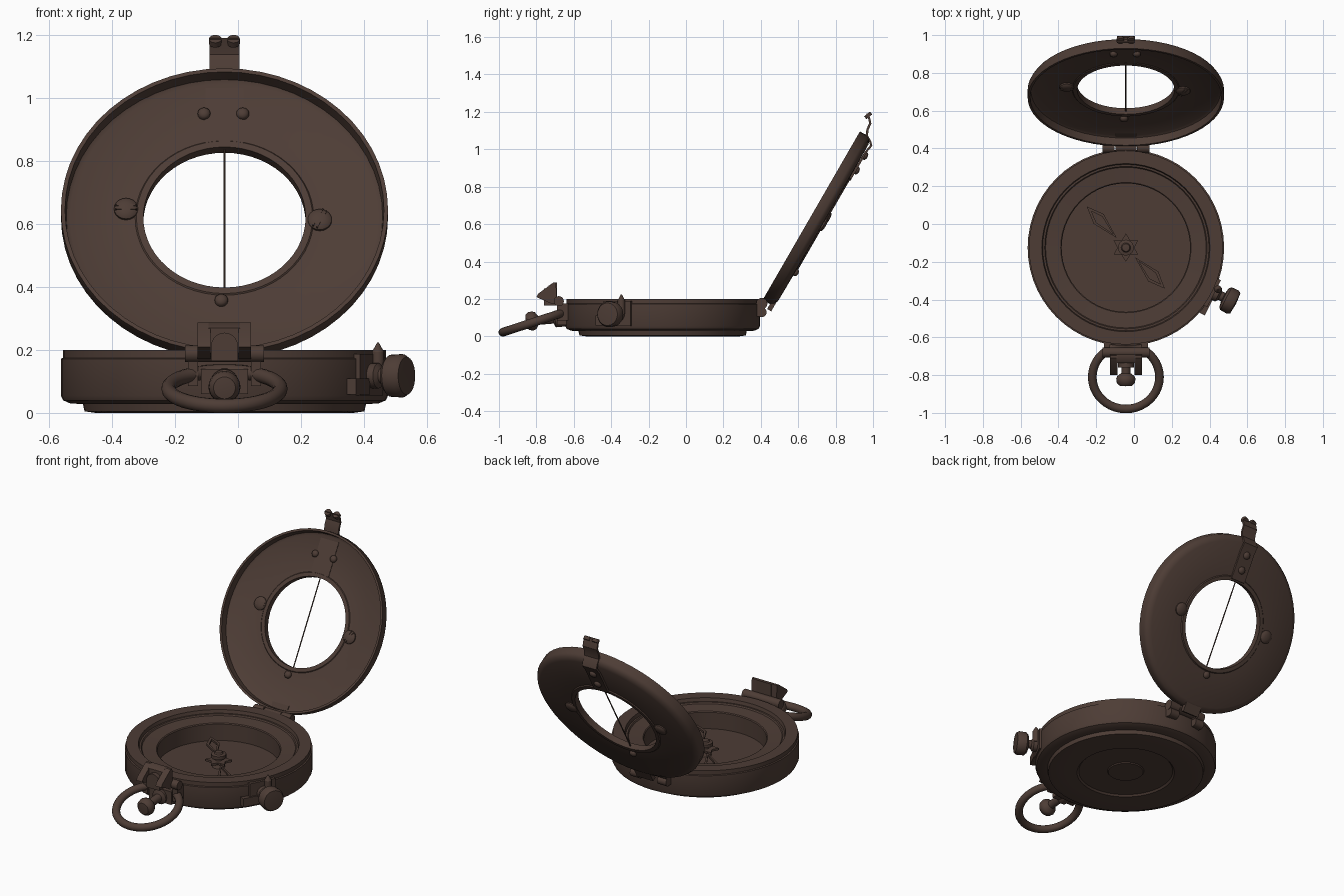
import bpy, bmesh, math
from mathutils import Matrix, Vector

if "Cube" in bpy.data.objects:
    bpy.data.objects.remove(bpy.data.objects["Cube"])

brown = bpy.data.materials.new("dark_brown_metal")
brown.use_nodes = True
COLOUR = (0.075, 0.046, 0.036, 1)
brown.diffuse_color = COLOUR
brown.node_tree.nodes["Principled BSDF"].inputs["Base Color"].default_value = COLOUR

CX, CY = -0.043, -0.125
BODY = Matrix.Translation((CX, CY, 0))
LID = Matrix.Translation((CX, 0.67, 0.645)) @ Matrix.Rotation(math.radians(60), 4, 'X')
FRONT = Matrix.Translation((CX, 0, 0))
KNOB = BODY @ Matrix.Rotation(math.radians(-27), 4, 'Z') @ Matrix.Translation((0, 0, 0.118))


def finish(name, bm, frame, angle=35):
    bmesh.ops.remove_doubles(bm, verts=bm.verts, dist=1e-5)
    bmesh.ops.recalc_face_normals(bm, faces=bm.faces)
    mesh = bpy.data.meshes.new(name)
    bm.to_mesh(mesh)
    bm.free()
    mesh.materials.append(brown)
    ob = bpy.data.objects.new(name, mesh)
    bpy.context.collection.objects.link(ob)
    ob.matrix_world = frame
    bpy.ops.object.select_all(action='DESELECT')
    ob.select_set(True)
    bpy.context.view_layer.objects.active = ob
    bpy.ops.object.shade_smooth_by_angle(angle=math.radians(angle))
    return ob


def lathe(name, profile, frame, closed=False, steps=56):
    """Spin an (radius, height) profile around local z."""
    bm = bmesh.new()
    vs = [bm.verts.new((r, 0, z)) for r, z in profile]
    pairs = list(zip(vs, vs[1:])) + ([(vs[-1], vs[0])] if closed else [])
    edges = [bm.edges.new(p) for p in pairs]
    bmesh.ops.spin(bm, geom=vs + edges, cent=(0, 0, 0), axis=(0, 0, 1),
                   angle=math.tau, steps=steps)
    return finish(name, bm, frame)


def extrude(name, points, lo, hi, frame, plane='yz'):
    """Extrude a polygon along x (plane yz) or along z (plane xy)."""
    bm = bmesh.new()
    put = (lambda a, b, c: (c, a, b)) if plane == 'yz' else (lambda a, b, c: (a, b, c))
    face = bm.faces.new([bm.verts.new(put(a, b, lo)) for a, b in points])
    out = bmesh.ops.extrude_face_region(bm, geom=[face])["geom"]
    bmesh.ops.translate(bm, verts=[g for g in out if isinstance(g, bmesh.types.BMVert)],
                        vec=put(0, 0, hi - lo))
    return finish(name, bm, frame)


def rod(name, a, b, r, frame, r2=None, steps=20):
    a, b = Vector(a), Vector(b)
    turn = (b - a).to_track_quat('Z', 'Y').to_matrix().to_4x4()
    length = (b - a).length
    end = r if r2 is None else r2
    return lathe(name, [(0, 0), (r, 0), (end, length), (0, length)],
                 frame @ Matrix.Translation(a) @ turn, steps=steps)


def box(name, lo, hi, frame):
    return extrude(name, [(lo[1], lo[2]), (hi[1], lo[2]), (hi[1], hi[2]), (lo[1], hi[2])],
                   lo[0], hi[0], frame)


# Body: case, dial ring, bowl and foot
lathe("case", [(0, 0.008), (0.10, 0.008), (0.105, 0.014), (0.27, 0.014), (0.28, 0.004),
               (0.41, 0), (0.445, 0.005), (0.45, 0.028), (0.49, 0.03), (0.513, 0.04),
               (0.52, 0.055), (0.52, 0.172), (0.513, 0.175), (0.513, 0.2), (0.445, 0.2),
               (0.44, 0.18), (0.43, 0.18), (0.425, 0.172), (0.345, 0.165), (0.34, 0.16),
               (0.34, 0.06), (0, 0.06)], BODY)

# Needle: two open diamond arms on a star hub
needle_frame = BODY @ Matrix.Rotation(math.radians(133.5), 4, 'Z')
for side, turn in (("north", 0), ("south", math.pi)):
    f = needle_frame @ Matrix.Rotation(turn, 4, 'Z')
    bm = bmesh.new()
    outer = [(0.07, 0), (0.21, 0.037), (0.3, 0), (0.21, -0.037)]
    inner = [(0.1, 0), (0.205, 0.022), (0.265, 0), (0.205, -0.022)]
    rings = [[bm.verts.new((x, y, z)) for x, y in ring]
             for ring, z in ((outer, 0.092), (outer, 0.105), (inner, 0.105), (inner, 0.092))]
    for k in range(4):
        for i in range(4):
            j, m = (i + 1) % 4, (k + 1) % 4
            bm.faces.new((rings[k][i], rings[k][j], rings[m][j], rings[m][i]))
    finish(side + "_needle_arm", bm, f)
star = [((0.075 if i % 2 else 0.045) * math.cos(i * math.pi / 6),
         (0.075 if i % 2 else 0.045) * math.sin(i * math.pi / 6)) for i in range(12)]
extrude("hub_star", star, 0.09, 0.103, BODY, 'xy')
lathe("hub", [(0, 0.06), (0.035, 0.06), (0.022, 0.09), (0.022, 0.115), (0.042, 0.118),
              (0.042, 0.138), (0.025, 0.142), (0.02, 0.15), (0, 0.152)], BODY, steps=20)

# Lid: shallow dish with a window
lathe("lid", [(0.52, 0), (0.52, -0.045), (0.51, -0.062), (0.485, -0.074), (0.285, -0.077),
              (0.28, -0.083), (0.258, -0.083), (0.258, -0.046), (0.28, -0.046),
              (0.284, -0.05), (0.49, -0.05), (0.503, -0.042), (0.507, 0)], LID, True)
rod("sighting_wire", (0, -0.262, -0.065), (0, 0.262, -0.065), 0.0035, LID, steps=8)


def dome(name, x, y, z, r, up):
    profile = [(0, -0.004), (r, -0.004), (r, 0.006), (r * 0.8, 0.013), (r * 0.4, 0.017), (0, 0.018)]
    f = LID @ Matrix.Translation((x, y, z))
    if not up:
        f = f @ Matrix.Rotation(math.pi, 4, 'X')
    return lathe(name, profile, f, steps=20), f


for name, x, y, r in (("left_screw", 0.303, -0.01, 0.038), ("right_screw", -0.313, 0.03, 0.038),
                      ("lower_rivet", -0.01, -0.305, 0.021),
                      ("right_rivet", -0.065, 0.38, 0.02), ("left_rivet", 0.058, 0.38, 0.02)):
    _, f = dome(name, x, y, -0.048, r, True)
    if "screw" in name:
        tilt = f @ Matrix.Rotation(1.1 if x > 0 else 0, 4, 'Z')
        for s in (-1, 1):
            box(name + "_slot_edge", (-r * 0.9, s * 0.007 - 0.002, 0), (r * 0.9, s * 0.007 + 0.002, 0.017), tilt)
    if "screw" in name or "lower" in name:
        dome(name + "_back", x, y, -0.077, r, False)
box("inner_strap_plate", (-0.06, 0.27, -0.052), (0.06, 0.475, -0.047), LID)

# Sighting clip: bent strap on the back of the lid
path = [(0.265, -0.082), (0.44, -0.082), (0.485, -0.09), (0.505, -0.07), (0.52, -0.042),
        (0.55, -0.03), (0.585, -0.026), (0.605, -0.008), (0.622, 0.012)]
t = 0.006
loop = [(y - t * 0.3, z + t) for y, z in path] + [(y + t * 0.3, z - t) for y, z in reversed(path)]
extrude("sighting_clip", loop, -0.048, 0.048, LID)
for s in (-1, 1):
    rod("clip_ear", (s * 0.029, 0.613, -0.004), (s * 0.029, 0.62, 0.014), 0.02, LID)
for y in (0.33, 0.42):
    dome("clip_rivet", 0, y, -0.086, 0.022, False)

# Rear hinge
for x0, x1, r in ((-0.125, -0.06, 0.03), (-0.055, 0.055, 0.026), (0.06, 0.125, 0.03)):
    rod("hinge_barrel", (x0, 0.405, 0.175), (x1, 0.405, 0.175), r, FRONT)
for s in (-1, 1):
    x = s * 0.092
    box("hinge_lug", (x - 0.03, 0.36, 0.105), (x + 0.03, 0.405, 0.175), FRONT)
    rod("hinge_lug_end", (x - 0.03, 0.405, 0.128), (x + 0.03, 0.405, 0.128), 0.026, FRONT)
box("lid_hinge_leaf", (-0.055, -0.55, -0.07), (0.055, -0.47, -0.045), LID)

# Front prism housing, posts and pivot
rod("prism_pivot", (-0.125, -0.68, 0.188), (0.125, -0.68, 0.188), 0.027, FRONT)
prism = [(-0.8, 0.21), (-0.79, 0.228), (-0.71, 0.287), (-0.695, 0.287), (-0.69, 0.172), (-0.715, 0.172)]
for s in (-1, 1):
    a, b = sorted((s * 0.045, s * 0.085))
    extrude("prism_cheek", prism, a, b, FRONT)
    box("pivot_post", (s * 0.1 - 0.016, -0.69, 0.085), (s * 0.1 + 0.016, -0.62, 0.175), FRONT)
extrude("prism_bridge", [(-0.735, 0.19), (-0.735, 0.27), (-0.71, 0.287), (-0.69, 0.287), (-0.69, 0.172)],
        -0.05, 0.05, FRONT)
arch = [(0.043 * math.cos(i * math.pi / 10), 0.212 + 0.043 * math.sin(i * math.pi / 10)) for i in range(11)]
extrude("prism_arch", [(0.043, 0.165)] + arch + [(-0.043, 0.165)], 0.69, 0.76,
        FRONT @ Matrix.Rotation(math.pi / 2, 4, 'X'), 'xy')

# Carrying ring and its stud
ring_frame = Matrix.Translation((CX, -0.81, 0.077)) @ Matrix.Rotation(math.radians(18), 4, 'X')
lathe("carrying_ring", [(0.178 + 0.023 * math.cos(a), 0.023 * math.sin(a))
                        for a in (i * math.tau / 12 for i in range(12))], ring_frame, True, 40)
box("ring_lug", (-0.075, -0.69, 0.06), (0.075, -0.62, 0.14), FRONT)
stud_frame = Matrix.Translation((CX, -0.62, 0.1)) @ Matrix.Rotation(math.radians(95), 4, 'X')
lathe("ring_stud", [(0, 0), (0.045, 0), (0.045, 0.08), (0.024, 0.09), (0.024, 0.17), (0.045, 0.185),
                    (0.051, 0.2), (0.048, 0.222), (0.035, 0.236), (0, 0.24)], stud_frame, steps=24)

# Side knob with mounting plate, lock bar and pin
box("knob_plate", (0.48, -0.085, -0.062), (0.527, 0.075, 0.07), KNOB)
lathe("side_knob", [(0, 0.5), (0.04, 0.5), (0.04, 0.55), (0.025, 0.56), (0.025, 0.578), (0.055, 0.583),
                    (0.067, 0.595), (0.069, 0.635), (0.06, 0.65), (0, 0.655)],
      KNOB @ Matrix.Rotation(math.pi / 2, 4, 'Y'), steps=28)
box("lock_bar", (0.49, -0.13, -0.06), (0.535, -0.03, -0.008), KNOB)
rod("knob_pin", (0.535, 0.025, 0.0), (0.535, 0.025, 0.075), 0.02, KNOB)
rod("knob_pin_tip", (0.535, 0.025, 0.075), (0.535, 0.025, 0.105), 0.02, KNOB, 0.003)
